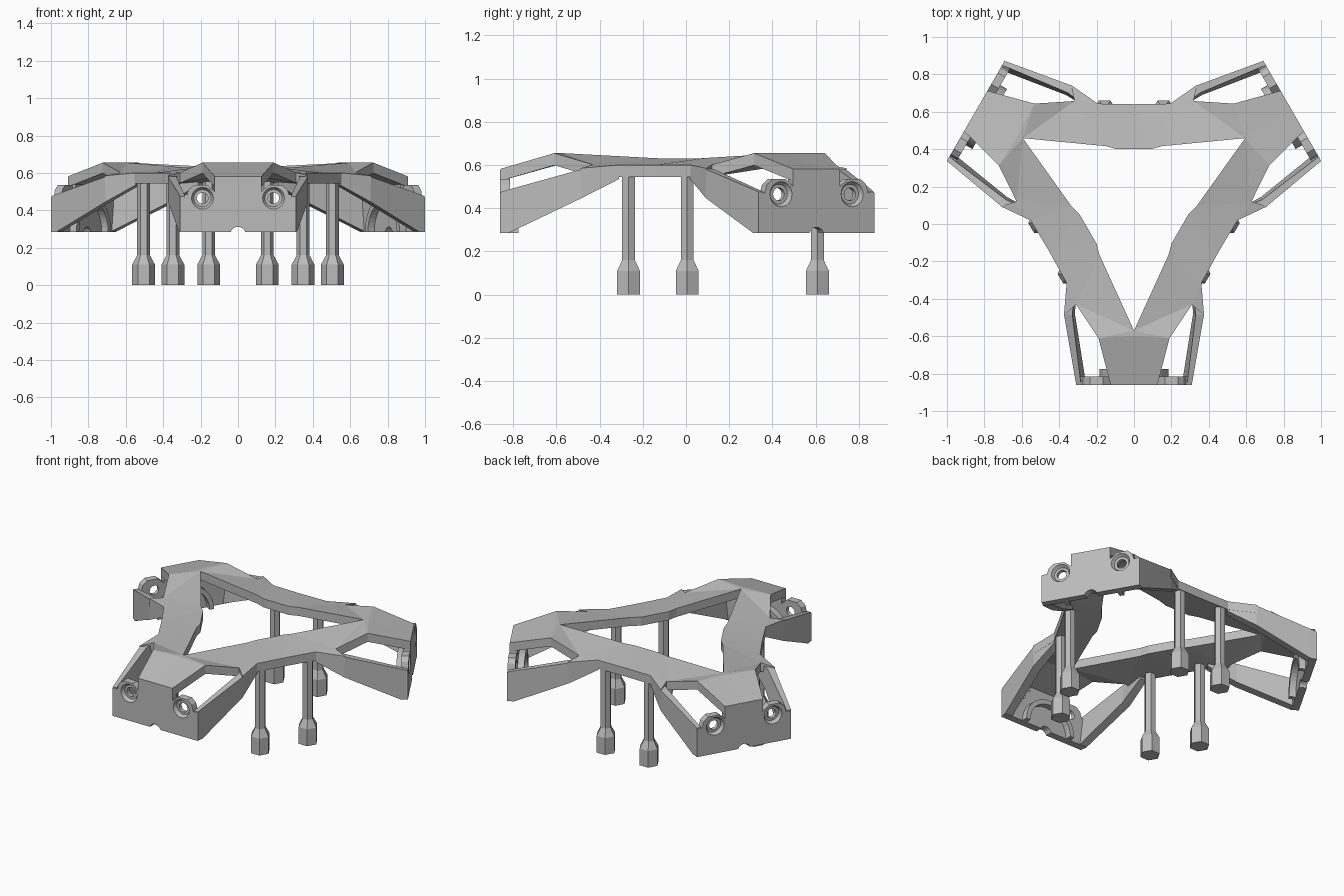
import bpy, bmesh, math
from mathutils import Vector, Matrix

if "Cube" in bpy.data.objects:
    bpy.data.objects.remove(bpy.data.objects["Cube"])

CY = 0.116                      # y of the three-fold axis
CENTRE = Vector((0, CY, 0))

grey = bpy.data.materials.new("plain grey")
grey.use_nodes = True
grey.diffuse_color = (0.5, 0.5, 0.5, 1)
grey.node_tree.nodes["Principled BSDF"].inputs["Base Color"].default_value = (0.5, 0.5, 0.5, 1)


def to_object(name, bm):
    bmesh.ops.recalc_face_normals(bm, faces=bm.faces)
    mesh = bpy.data.meshes.new(name)
    bm.to_mesh(mesh)
    bm.free()
    mesh.materials.append(grey)
    obj = bpy.data.objects.new(name, mesh)
    bpy.context.collection.objects.link(obj)
    return obj


def turn(k):
    return (Matrix.Translation(CENTRE) @ Matrix.Rotation(k * math.tau / 3, 4, 'Z')
            @ Matrix.Translation(-CENTRE))


# every combination of arm rotation and left/right mirror
SIDES = [(k, s, turn(k) @ Matrix.Diagonal((s, 1, 1, 1))) for k in range(3) for s in (1, -1)]


def prism(bm, outline, y0, y1):
    """Extrude an (x, z) outline along y."""
    front = bm.faces.new([bm.verts.new((x, y0, z)) for x, z in outline])
    ext = bmesh.ops.extrude_face_region(bm, geom=[front])["geom"]
    for v in ext:
        if isinstance(v, bmesh.types.BMVert):
            v.co.y = y1


def loft(bm, rings):
    """Join rings of equal size and cap both ends."""
    rows = [[bm.verts.new(p) for p in r] for r in rings]
    n = len(rows[0])
    for a, b in zip(rows, rows[1:]):
        for i in range(n):
            j = (i + 1) % n
            bm.faces.new((a[i], a[j], b[j], b[i]))
    bm.faces.new(rows[0][::-1])
    bm.faces.new(rows[-1])


# Top frame: one folded sheet around all three arms, thickened downwards
P = {
    "A": (0, -.86, .582), "B": (.125, -.86, .582), "C": (.19, -.61, .655),
    "D": (0, -.60, .655), "E": (0, -.57, .655), "F": (.31, -.43, .602),
    "Q": (.375, -.49, .585), "P": (.36, -.315, .60), "G": (.185, -.164, .633),
    "H": (.201, -.104, .63), "M": (.246, -.026, .63), "N": (.454, -.146, .60),
}
bm = bmesh.new()
for k, s, m in SIDES:
    for face in ("ABCD", "DCE", "ECF", "EFG", "FQP", "FPG", "GPNH", "HNM"):
        bm.faces.new([bm.verts.new(m @ Vector(P[c])) for c in face])
bmesh.ops.remove_doubles(bm, verts=bm.verts, dist=0.004)
bmesh.ops.recalc_face_normals(bm, faces=bm.faces)
ext = bmesh.ops.extrude_face_region(bm, geom=bm.faces[:], use_keep_orig=True)["geom"]
for v in ext:
    if isinstance(v, bmesh.types.BMVert):
        v.co.z -= .056
to_object("top_frame", bm)

# End plate outline with stepped shoulders, mirrored
half = [(.31, .285), (.31, .47), (.277, .47), (.265, .51), (.235, .535),
        (.165, .535), (.125, .50), (.125, .58)]
bm = bmesh.new()
prism(bm, half + [(-x, z) for x, z in reversed(half)], -.861, -.815)
plate = to_object("end_plate", bm)


def cutter(x, z, r_front, r_back, y0, y1):
    bm = bmesh.new()
    loft(bm, [[(x + r * math.cos(a), y, z + r * math.sin(a))
               for a in (math.tau * i / 24 for i in range(24))]
              for r, y in ((r_front, y0), (r_back, y1))])
    obj = to_object("cutter", bm)
    obj.hide_render = True
    mod = plate.modifiers.new("cut", 'BOOLEAN')
    mod.operation = 'DIFFERENCE'
    mod.solver = 'EXACT'
    mod.object = obj
    return obj


# Countersunk screw holes and cable notch
cutters = [cutter(0, .272, .04, .04, -.95, -.7)]
for x in (-.19, .19):
    cutters.append(cutter(x, .465, .064, .046, -.87, -.84))
    cutters.append(cutter(x, .465, .03, .03, -.95, -.7))
bpy.context.view_layer.update()
cut_mesh = bpy.data.meshes.new_from_object(
    plate.evaluated_get(bpy.context.evaluated_depsgraph_get()))
cut_mesh.name = "end_plate"
for obj in cutters + [plate]:
    bpy.data.objects.remove(obj)

# Half-round rib on the inner side of each end plate
bm = bmesh.new()
arc = [math.pi * i / 20 for i in range(21)]
prism(bm, [(r * math.cos(a), .285 + r * math.sin(a))
           for r, angles in ((.185, arc), (.155, arc[::-1])) for a in angles], -.82, -.775)
rib_mesh = to_object("inner_rib", bm).data
bpy.data.objects.remove(bpy.data.objects["inner_rib"])

for k, arm in enumerate(("front", "right", "left")):
    arm = ("front", "back_left", "back_right")[k]
    for part, mesh in (("end_plate", cut_mesh), ("inner_rib", rib_mesh)):
        obj = bpy.data.objects.new(f"{arm}_{part}", mesh)
        bpy.context.collection.objects.link(obj)
        obj.matrix_world = turn(k)

# Side struts: tapering walls from the end plates up to the frame
STATIONS = [  # y, outer x, inner x at bottom, inner x at top, bottom z, top z
    (-.858, .309, .255, .283, .286, .475),
    (-.82, .316, .262, .288, .286, .487),
    (-.485, .374, .315, .33, .446, .58),
    (-.31, .358, .31, .31, .535, .595),
]
# Pillars: hexagonal shafts with flared feet
PILLAR = [(0, .061), (.11, .061), (.16, .034), (.56, .034)]
ARMS = ("front", "back_left", "back_right")
for k, s, m in SIDES:
    tag = f"{ARMS[k]}_{'left' if s > 0 else 'right'}"
    bm = bmesh.new()
    loft(bm, [[m @ Vector(p) for p in ((xo, y, zb), (xo, y, zt), (xt, y, zt), (xb, y, zb))]
              for y, xo, xb, xt, zb, zt in STATIONS])
    to_object(f"{tag}_strut", bm)
    bm = bmesh.new()
    foot = m @ Vector((.348, -.266, 0))
    loft(bm, [[foot + Vector((r * math.cos(a), r * math.sin(a), z))
               for a in (math.tau * i / 6 for i in range(6))] for z, r in PILLAR])
    to_object(f"{tag}_pillar", bm)
